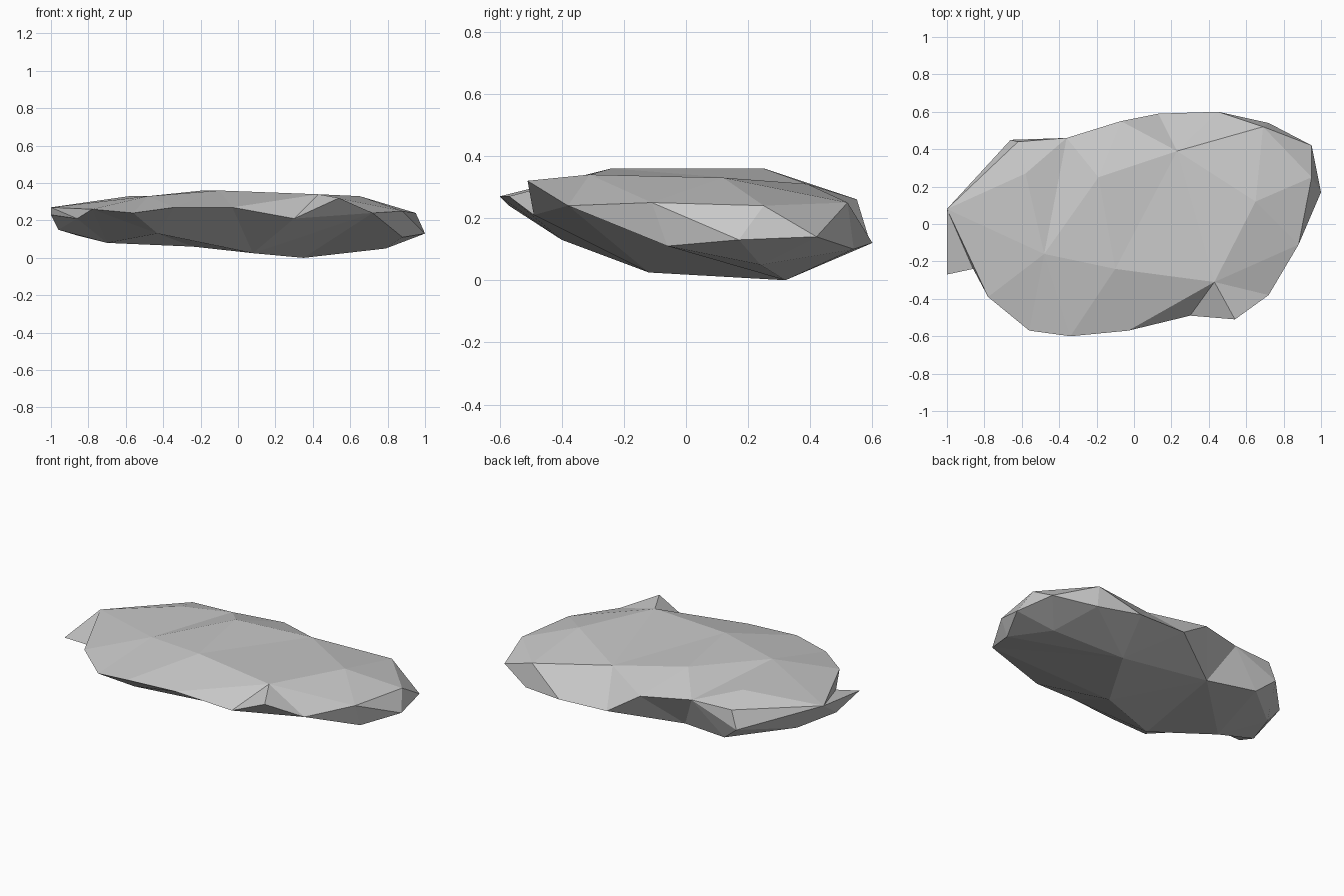
import bpy
import bmesh
from mathutils import Vector
from mathutils.geometry import delaunay_2d_cdt

default_cube = bpy.data.objects.get("Cube")
if default_cube:
    bpy.data.objects.remove(default_cube, do_unlink=True)


def make_material(name, colour):
    material = bpy.data.materials.new(name)
    material.use_nodes = True
    material.diffuse_color = colour
    shader = next(node for node in material.node_tree.nodes
                  if node.type == "BSDF_PRINCIPLED")
    shader.inputs["Base Color"].default_value = colour
    shader.inputs["Roughness"].default_value = 0.9
    return material


# Jagged rim of the stone, counter-clockwise seen from above
rim = [
    (-1, .08, .27), (-1, -.27, .23), (-.86, -.24, .21), (-.78, -.39, .26),
    (-.56, -.57, .24), (-.34, -.6, .27), (-.03, -.57, .27), (.3, -.49, .21),
    (.54, -.51, .32), (.72, -.38, .24), (.88, -.11, .25), (1, .17, .13),
    (.95, .42, .14), (.72, .54, .1), (.45, .6, .12), (.13, .59, .13),
    (-.07, .55, .26), (-.36, .46, .28), (-.66, .45, .17),
]

# Corners of the worn upper face, named by where they lie
crown = {
    "front_peak": (.43, -.31, .34), "middle": (-.1, -.24, .36),
    "left_peak": (-.48, -.16, .33), "right_peak": (.65, .12, .33),
    "summit": (-.19, .25, .36), "back_peak": (.23, .39, .31),
    "left_shoulder": (-.58, .27, .33), "back_shoulder": (.69, .52, .25),
    "right_shoulder": (.95, .25, .24), "left_brow": (-.62, .44, .28),
}

# Corners of the underside
belly = {
    "lowest": (.35, .32, 0), "right_keel": (.79, .24, .05),
    "back_keel": (-.24, .35, .06), "back_corner": (-.55, .41, .08),
    "front_keel": (.08, -.12, .025), "front_corner": (-.43, -.4, .13),
    "left_back": (-.86, .14, .12), "left_tip": (-.96, -.1, .15),
    "right_tip": (.88, -.06, .11), "left_keel": (-.7, -.1, .08),
}

# Sharp creases; a number is a rim corner, a name is an inner corner
crown_creases = [
    (0, 3), (0, "left_brow"), (17, "left_brow"), (17, "left_peak"),
    ("left_peak", "summit"), ("left_peak", "left_shoulder"),
    (6, "front_peak"), (10, "right_shoulder"), (14, "back_peak"),
    ("right_peak", "right_shoulder"), ("back_peak", "back_shoulder"),
    ("back_shoulder", "right_shoulder"),
]
belly_creases = [(15, "back_keel"), (15, "lowest"), (13, "right_keel")]


def add_shell(mesh, rim_verts, inner, creases, facing_down):
    """Stretch a skin of triangles from the rim over the inner corners."""
    corners = rim_verts + [mesh.verts.new(point) for point in inner.values()]
    flat_points = [Vector(corner.co.xy) for corner in corners]
    outline = list(range(len(rim_verts)))
    number = {name: len(outline) + i for i, name in enumerate(inner)}
    edges = [(number.get(a, a), number.get(b, b)) for a, b in creases]
    result = delaunay_2d_cdt(flat_points, edges, [outline], 1, 0.00001)
    triangles, sources = result[2], result[3]
    for triangle in triangles:
        loop = [corners[sources[index][0]] for index in triangle]
        if facing_down:
            loop.reverse()
        if mesh.faces.get(loop) is None:
            mesh.faces.new(loop)


# Flat-faced boulder: upper and lower skins joined along the rim
mesh = bmesh.new()
rim_verts = [mesh.verts.new(point) for point in rim]
add_shell(mesh, rim_verts, crown, crown_creases, facing_down=False)
add_shell(mesh, rim_verts, belly, belly_creases, facing_down=True)
bmesh.ops.recalc_face_normals(mesh, faces=mesh.faces[:])

boulder_mesh = bpy.data.meshes.new("flat_boulder")
mesh.to_mesh(boulder_mesh)
mesh.free()
boulder_mesh.materials.append(
    make_material("stone_grey", (0.58, 0.58, 0.58, 1)))
boulder = bpy.data.objects.new("flat_boulder", boulder_mesh)
bpy.context.collection.objects.link(boulder)
